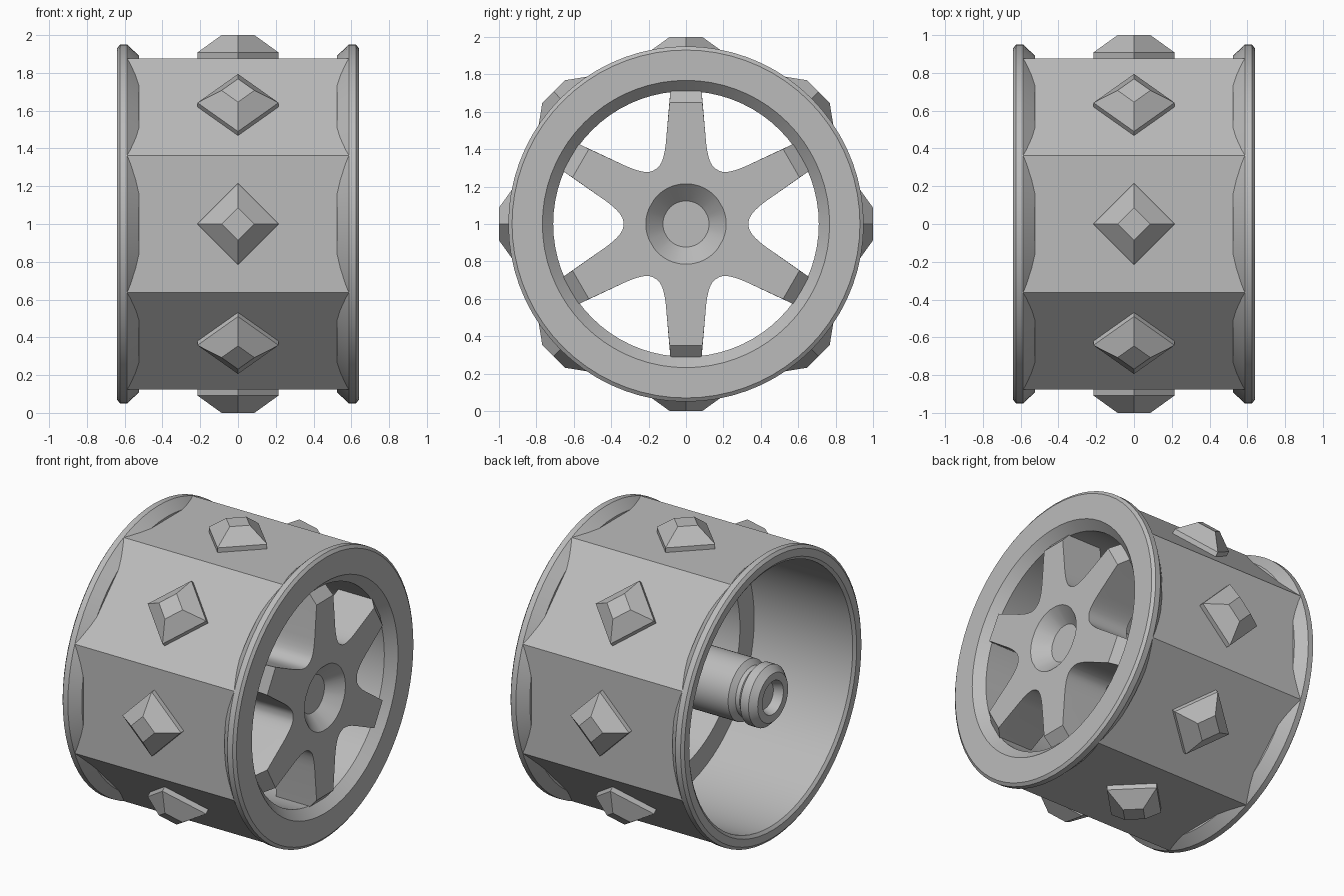
import bpy, bmesh
from math import pi, sin, cos, radians, tan, atan2, hypot

if "Cube" in bpy.data.objects:
    bpy.data.objects.remove(bpy.data.objects["Cube"])

grey = bpy.data.materials.new("plain grey")
grey.use_nodes = True
grey.diffuse_color = (0.5, 0.5, 0.5, 1)
grey.node_tree.nodes["Principled BSDF"].inputs["Base Color"].default_value = (0.5, 0.5, 0.5, 1)
CENTRE_Z = 1.0


def loft(name, rings, loop=False, caps=False, smooth=True):
    """Skin a row of rings, each a list of (x, radius, angle)."""
    bm = bmesh.new()
    rows = [[bm.verts.new((x, r * cos(a), r * sin(a))) for x, r, a in ring] for ring in rings]
    pairs = list(zip(rows, rows[1:])) + ([(rows[-1], rows[0])] if loop else [])
    for a, b in pairs:
        n = len(a)
        for i in range(n):
            j = (i + 1) % n
            bm.faces.new((a[i], a[j], b[j], b[i]))
    if caps:
        bm.faces.new(rows[0])
        bm.faces.new(rows[-1])
    bmesh.ops.recalc_face_normals(bm, faces=bm.faces)
    mesh = bpy.data.meshes.new(name)
    bm.to_mesh(mesh)
    bm.free()
    mesh.materials.append(grey)
    ob = bpy.data.objects.new(name, mesh)
    ob.location.z = CENTRE_Z
    bpy.context.collection.objects.link(ob)
    if smooth:
        bpy.ops.object.select_all(action='DESELECT')
        ob.select_set(True)
        bpy.context.view_layer.objects.active = ob
        bpy.ops.object.shade_smooth_by_angle(angle=radians(25))
    return ob


def lathe(name, profile, sides=72, turn=0.0, **options):
    """Turn (x, radius) points about the wheel axis."""
    rings = [[(x, r, turn + 2 * pi * i / sides) for i in range(sides)] for x, r in profile]
    return loft(name, rings, **options)


# Eight-sided tread
corner = 0.877 / cos(pi / 8)
lathe("tread", [(-0.6, corner), (0.6, corner)], sides=8, turn=pi / 8, smooth=False)

# Round flanges joined by the inner bore, open on one side
flange = [(0.525, 0.86), (0.525, 0.892), (0.587, 0.95), (0.625, 0.95), (0.64, 0.93)]
left_side = [(-x, r) for x, r in flange]
bore = [(-0.64, 0.88), (-0.625, 0.86), (0.1, 0.86), (0.1, 0.71), (0.58, 0.71), (0.64, 0.768)]
lathe("rim", left_side + bore + flange[::-1], loop=True)


# Six spokes with filleted roots and bevelled tips
def star(x, tip, half_tip):
    """Outline of the spokes as (x, radius, angle) points."""
    def polar(r, deg):
        return r * cos(radians(deg)), r * sin(radians(deg))
    start, bend, end = (0.43, 0.108), polar(0.34, 20.7), polar(0.335, 28)
    half = [(tip, half_tip)]
    for i in range(6):
        t = i / 5
        half.append(tuple((1 - t) ** 2 * s + 2 * t * (1 - t) * b + t * t * e
                          for s, b, e in zip(start, bend, end)))
    side = [(hypot(u, v), atan2(v, u)) for u, v in half]
    spoke = [(r, -a) for r, a in side[::-1]] + side
    return [(x, r, a + pi / 2 + k * pi / 3) for k in range(6) for r, a in spoke]


def circle_like(ring, x, radius):
    return [(x, radius, a) for _, _, a in ring]


front = star(0.64, 0.65, 0.088)
back = star(0.34, 0.72, 0.083)
loft("spokes", [circle_like(front, 0.55, 0.123), circle_like(front, 0.64, 0.215), front,
                star(0.575, 0.72, 0.083), back, circle_like(back, 0.34, 0.12)], caps=True)

# Axle stub with a groove, a collar and a socket in its end
lathe("axle", [(0.4, 0.2), (-0.45, 0.2), (-0.48, 0.165), (-0.51, 0.165), (-0.54, 0.2),
               (-0.6, 0.2), (-0.64, 0.16), (-0.64, 0.11), (-0.58, 0.09)],
      sides=48, caps=True)

# Diamond studs, one on each flat
for k in range(8):
    bm = bmesh.new()
    rows = []
    for height, size in ((0.86, 0.215), (0.908, 0.215), (1.0, 0.087)):
        rows.append([bm.verts.new((size * cos(i * pi / 2), size * sin(i * pi / 2), height))
                     for i in range(4)])
    for a, b in zip(rows, rows[1:]):
        for i in range(4):
            j = (i + 1) % 4
            bm.faces.new((a[i], a[j], b[j], b[i]))
    bm.faces.new(rows[-1])
    bm.faces.new(rows[0][::-1])
    mesh = bpy.data.meshes.new("stud")
    bm.to_mesh(mesh)
    bm.free()
    mesh.materials.append(grey)
    stud = bpy.data.objects.new(f"stud_{k + 1}", mesh)
    stud.location.z = CENTRE_Z
    stud.rotation_euler.x = k * pi / 4
    bpy.context.collection.objects.link(stud)
